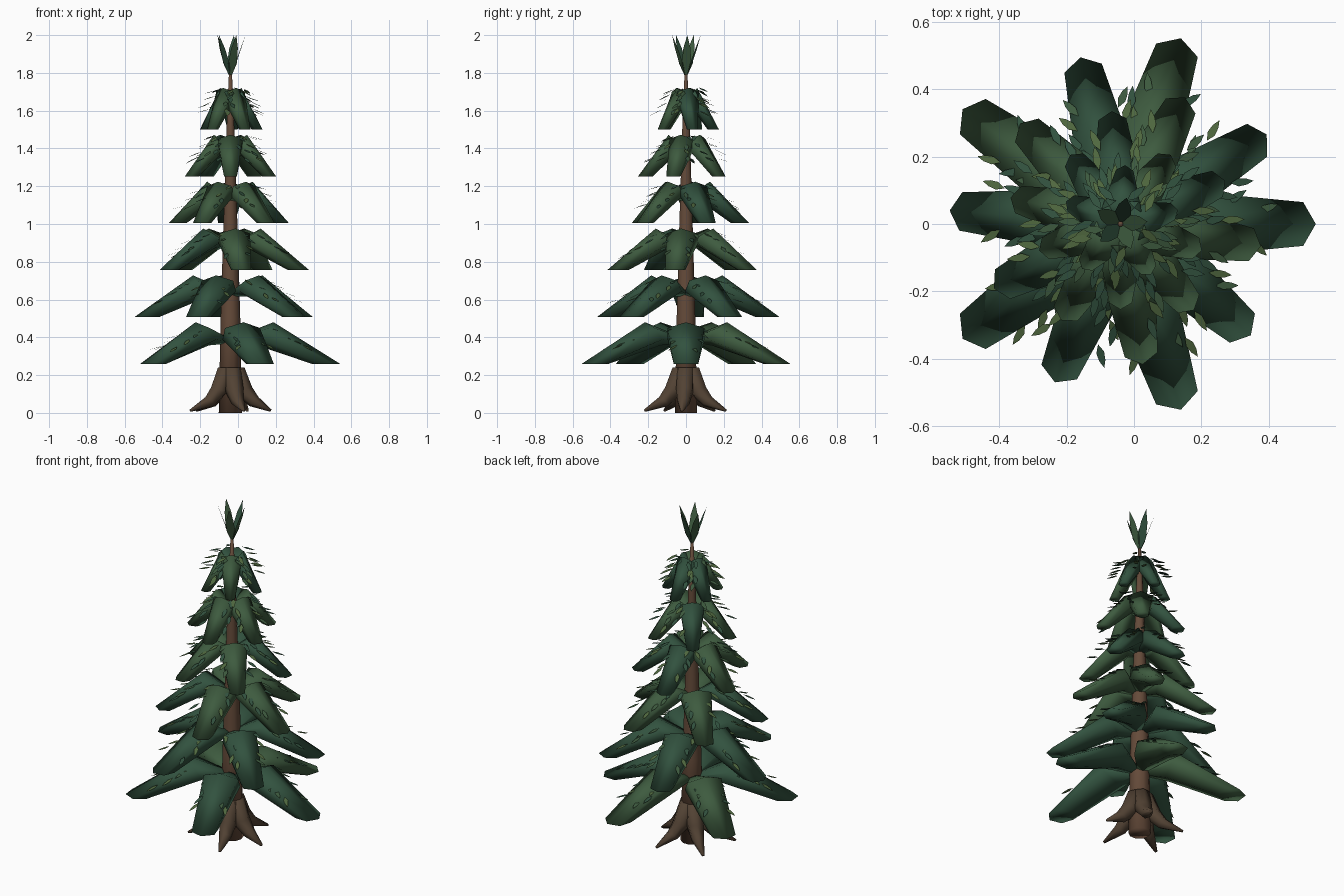
import bpy, bmesh, random
from math import sin, cos, pi, radians
from mathutils import Vector

if "Cube" in bpy.data.objects:
    bpy.data.objects.remove(bpy.data.objects["Cube"])

random.seed(4)
AXIS_X = -0.04
UP = Vector((0, 0, 1))


def material(name, rgb):
    m = bpy.data.materials.new(name)
    m.diffuse_color = (*rgb, 1)
    m.use_nodes = True
    m.node_tree.nodes["Principled BSDF"].inputs["Base Color"].default_value = m.diffuse_color
    return m


BARK = material("bark", (0.13, 0.07, 0.042))
ROOT = material("root_bark", (0.085, 0.055, 0.034))
DARK = material("dark_green", (0.032, 0.085, 0.05))
MID = material("mid_green", (0.048, 0.105, 0.05))
LIGHT = material("light_green", (0.08, 0.14, 0.05))


def finish(bm, name, mats, smooth=True):
    me = bpy.data.meshes.new(name)
    for f in bm.faces:
        f.smooth = smooth
    bm.to_mesh(me)
    bm.free()
    for m in mats:
        me.materials.append(m)
    ob = bpy.data.objects.new(name, me)
    ob.location.x = AXIS_X
    bpy.context.collection.objects.link(ob)
    return ob


def tube(bm, angle, stations, sides, mat=0):
    """Loft rings; station = (distance out, height, radius, half width, tilt of the ring in degrees)."""
    out = Vector((cos(angle), sin(angle), 0))
    side = Vector((-sin(angle), cos(angle), 0))
    rings = []
    for r, z, rad, wid, tilt in stations:
        u = out * sin(radians(tilt)) + UP * cos(radians(tilt))
        rings.append([bm.verts.new(out * r + UP * z + u * rad * cos(2 * pi * k / sides)
                                   + side * wid * sin(2 * pi * k / sides)) for k in range(sides)])
    faces = [bm.faces.new(rings[0][::-1]), bm.faces.new(rings[-1])]
    for a, b in zip(rings, rings[1:]):
        for k in range(sides):
            n = (k + 1) % sides
            faces.append(bm.faces.new((a[k], a[n], b[n], b[k])))
    for f in faces:
        f.material_index = mat
    bmesh.ops.recalc_face_normals(bm, faces=faces)


def leaf(bm, base, direction, side, length, width, mat=0):
    """Flat six-point leaf."""
    shape = [(0, 0), (0.35, 0.5), (0.7, 0.38), (1, 0), (0.7, -0.38), (0.35, -0.5)]
    f = bm.faces.new([bm.verts.new(base + direction * (a * length) + side * (b * width)) for a, b in shape])
    f.material_index = mat


# trunk
bm = bmesh.new()
tube(bm, 0, [(0, z, r, r, 90) for z, r in
             ((0, 0.062), (0.5, 0.052), (1.0, 0.037), (1.5, 0.021), (1.8, 0.008))], 10)
finish(bm, "trunk", [BARK])

# flared roots
bm = bmesh.new()
for angle, tip in ((-6, 0.215), (67, 0.23), (140, 0.235), (208, 0.24), (288, 0.23)):
    tube(bm, radians(angle), [(0.03, 0.24, 0.045, 0.045, 90), (0.068, 0.12, 0.05, 0.05, 70),
                              (0.125, 0.06, 0.034, 0.036, 45), (tip, 0.012, 0.007, 0.008, 30)], 6)
finish(bm, "roots", [ROOT])

# drooping boughs in six twisted tiers, with small needle leaves on top
boughs, needles = bmesh.new(), bmesh.new()
for tier, reach in enumerate((0.505, 0.443, 0.365, 0.288, 0.215, 0.145)):
    z0 = 0.26 + 0.248 * tier
    tip_rad = 0.075 - 0.009 * tier
    rad = 0.075 - 0.006 * tier
    mid_r = 0.42 * reach - 0.027
    mid_z = z0 + 0.22 - rad * cos(radians(35))
    for k in range(5):
        a = radians(72 * k + 31.5 * tier)
        tube(boughs, a, [(0, z0 + 0.12, 0.012, 0.012, 10), (mid_r, mid_z, rad, rad * 1.5, 35),
                         (reach, z0, tip_rad, tip_rad, 90)], 6, random.choice((0, 0, 1)))
        out = Vector((cos(a), sin(a), 0))
        lat = Vector((-sin(a), cos(a), 0))
        for i in range(4):
            for s in (-1, 1):
                t = 0.05 + 0.2 * i + random.uniform(-0.05, 0.05)
                p = (out * (mid_r + (reach - mid_r) * t) + UP * (mid_z + (z0 - mid_z) * t + 0.04)
                     + lat * s * random.uniform(0.035, 0.08))
                yaw = s * radians(random.uniform(10, 45))
                d = (out * cos(yaw) + lat * sin(yaw) - UP * random.uniform(0.25, 0.5)).normalized()
                leaf(needles, p, d, d.cross(UP).normalized(), 0.075, 0.024, random.choice((0, 1, 2)))
finish(boughs, "boughs", [DARK, MID])
finish(needles, "needle_leaves", [DARK, MID, LIGHT], False)

# upright tuft at the tip
bm = bmesh.new()
for k in range(5):
    a = radians(72 * k + 5)
    d = Vector((0.08 * cos(a), 0.08 * sin(a), 0.23))
    leaf(bm, UP * 1.77, d.normalized(), Vector((-sin(a), cos(a), 0)), d.length, 0.05, k % 2)
finish(bm, "top_tuft", [MID, DARK], False)
